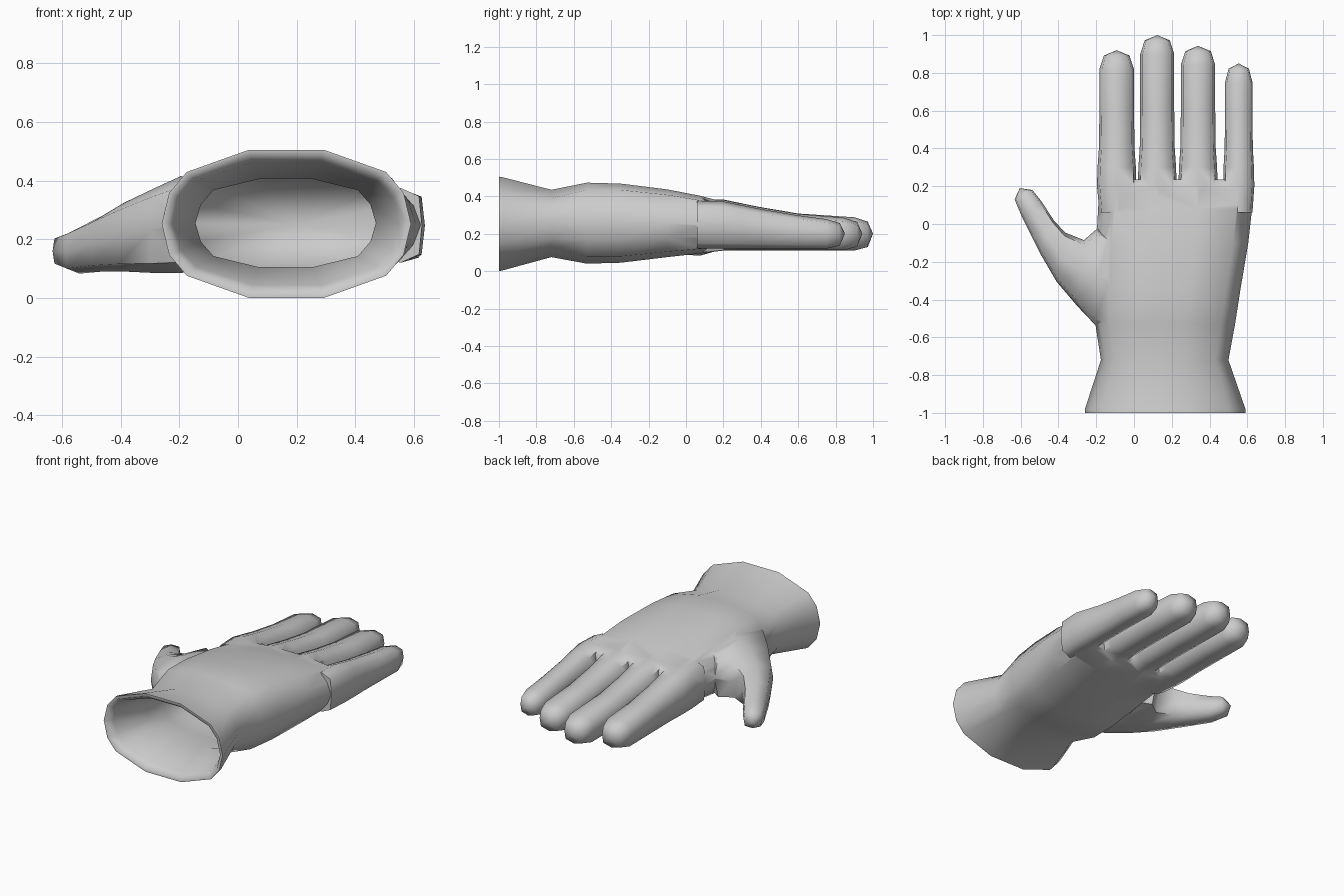
import bpy, bmesh, math

if "Cube" in bpy.data.objects:
    bpy.data.objects.remove(bpy.data.objects["Cube"])

grey = bpy.data.materials.new("light grey fabric")
grey.diffuse_color = (0.6, 0.6, 0.6, 1)
grey.use_nodes = True
grey.node_tree.nodes["Principled BSDF"].inputs["Base Color"].default_value = grey.diffuse_color


def loft(name, rings, tip=None):
    """Skin a list of equal-length rings; optional pole at the far end."""
    bm = bmesh.new()
    vs = [[bm.verts.new(p) for p in r] for r in rings]
    n = len(vs[0])
    for a, b in zip(vs, vs[1:]):
        for i in range(n):
            j = (i + 1) % n
            bm.faces.new((a[i], a[j], b[j], b[i]))
    bm.faces.new(vs[0])
    if tip:
        t = bm.verts.new(tip)
        for i in range(n):
            bm.faces.new((vs[-1][i], vs[-1][(i + 1) % n], t))
    else:
        bm.faces.new(vs[-1])
    bmesh.ops.recalc_face_normals(bm, faces=bm.faces[:])
    me = bpy.data.meshes.new(name)
    bm.to_mesh(me)
    bm.free()
    me.materials.append(grey)
    ob = bpy.data.objects.new(name, me)
    bpy.context.collection.objects.link(ob)
    return ob


def hand_ring(y, x0, x1, z0, z1, k, inset=0.0):
    """Flattened 14-sided section; k sets how square the shoulders are."""
    q = [(1, 0), (0.94, 0.42), (0.8, k), (0.3, 1)]
    q += [(-x, z) for x, z in reversed(q)]
    q += [(x, -z) for x, z in reversed(q[1:7])][0:6]
    cx, cz = (x0 + x1) / 2, (z0 + z1) / 2
    hx, hz = (x1 - x0) / 2 - inset, (z1 - z0) / 2 - inset
    return [(cx + hx * x, y, cz + hz * z) for x, z in q]


def boolean(ob, other, op):
    m = ob.modifiers.new(op, 'BOOLEAN')
    m.operation, m.solver, m.object = op, 'EXACT', other
    bpy.context.view_layer.objects.active = ob
    bpy.ops.object.modifier_apply(modifier=m.name)
    bpy.data.objects.remove(other)


# Cuff, wrist and palm: y, x range, z range, squareness
SECTIONS = [(-1.0, -.26, .59, .0, .505, .7), (-.98, -.26, .59, .004, .502, .7),
            (-.72, -.175, .5, .075, .435, .75), (-.53, -.205, .535, .04, .473, .82),
            (-.35, -.205, .563, .045, .468, .84), (-.1, -.2, .605, .075, .437, .84),
            (.08, -.19, .625, .095, .402, .84), (.2, -.183, .63, .11, .37, .84),
            (.235, -.17, .615, .14, .34, .84)]
glove = loft("glove", [hand_ring(*s) for s in SECTIONS])

# Fingers: x range at shaft, spread at root, tip y, thinning
OCT = [(math.cos(i * math.pi / 4), math.sin(i * math.pi / 4)) for i in range(8)]
OCT = [(x * (1.22 if 0.1 < abs(x) < 0.9 else 1), z * (1.1 if 0.1 < abs(z) < 0.9 else 1))
       for x, z in OCT]


def finger(x0, x1, tip, thin):
    cx, hw = (x0 + x1) / 2, (x1 - x0) / 2
    rings = []
    for y, z1, w, s in [(.06, .385, 1.0, 1), (.2, .383, 1.14, 1), (.3, .362, 1.11, 1),
                        (.4, .342, 1.03, 1), (.6, .308, 1, 1), (tip - .1, .288, 1, 1),
                        (tip - .028, .284, .74, .78)]:
        z0 = .11 + thin
        zt = z1 - thin
        cz, hz = (z0 + zt) / 2, (zt - z0) / 2 * s
        rings.append([(cx + hw * w * x, y, cz + hz * z) for x, z in OCT])
    return loft("finger", rings, (cx, tip, .2))


for f in [(-.183, 0, .92, 0), (.033, .213, 1.0, 0), (.248, .43, .943, .002), (.482, .627, .85, .01)]:
    boolean(glove, finger(*f), 'UNION')

# Thumb: outer point, inner point, z range
THUMB = [(-.06, -.6, .02, -.14, .11, .4), (-.2, -.54, -.19, -.02, .085, .415),
         (-.3, -.435, -.265, -.085, .085, .375), (-.41, -.305, -.365, -.045, .09, .325),
         (-.5, -.15, -.425, .02, .09, .28), (-.59, .03, -.49, .12, .083, .235),
         (-.632, .13, -.538, .18, .105, .215)]
rings = []
for ax, ay, bx, by, z0, z1 in THUMB:
    rings.append([((ax + bx) / 2 + (bx - ax) / 2 * c, (ay + by) / 2 + (by - ay) / 2 * c,
                   (z0 + z1) / 2 + (z1 - z0) / 2 * s) for c, s in OCT])
boolean(glove, loft("thumb", rings, (-.605, .19, .158)), 'UNION')

# Hollow inside the cuff with a rolled lip
inner = [hand_ring(-1.01, *SECTIONS[0][1:], inset=.012), hand_ring(-.96, *SECTIONS[1][1:], inset=.04)]
inner += [hand_ring(*s, inset=.03) for s in SECTIONS[2:6]]
boolean(glove, loft("hollow", inner, (.2, .05, .25)), 'DIFFERENCE')

# Clean up and smooth
bm = bmesh.new()
bm.from_mesh(glove.data)
bmesh.ops.remove_doubles(bm, verts=bm.verts[:], dist=.004)
bmesh.ops.triangulate(bm, faces=[f for f in bm.faces if len(f.verts) > 4])
bm.to_mesh(glove.data)
bm.free()
glove.select_set(True)
bpy.context.view_layer.objects.active = glove
bpy.ops.object.shade_smooth_by_angle(angle=math.radians(65))
